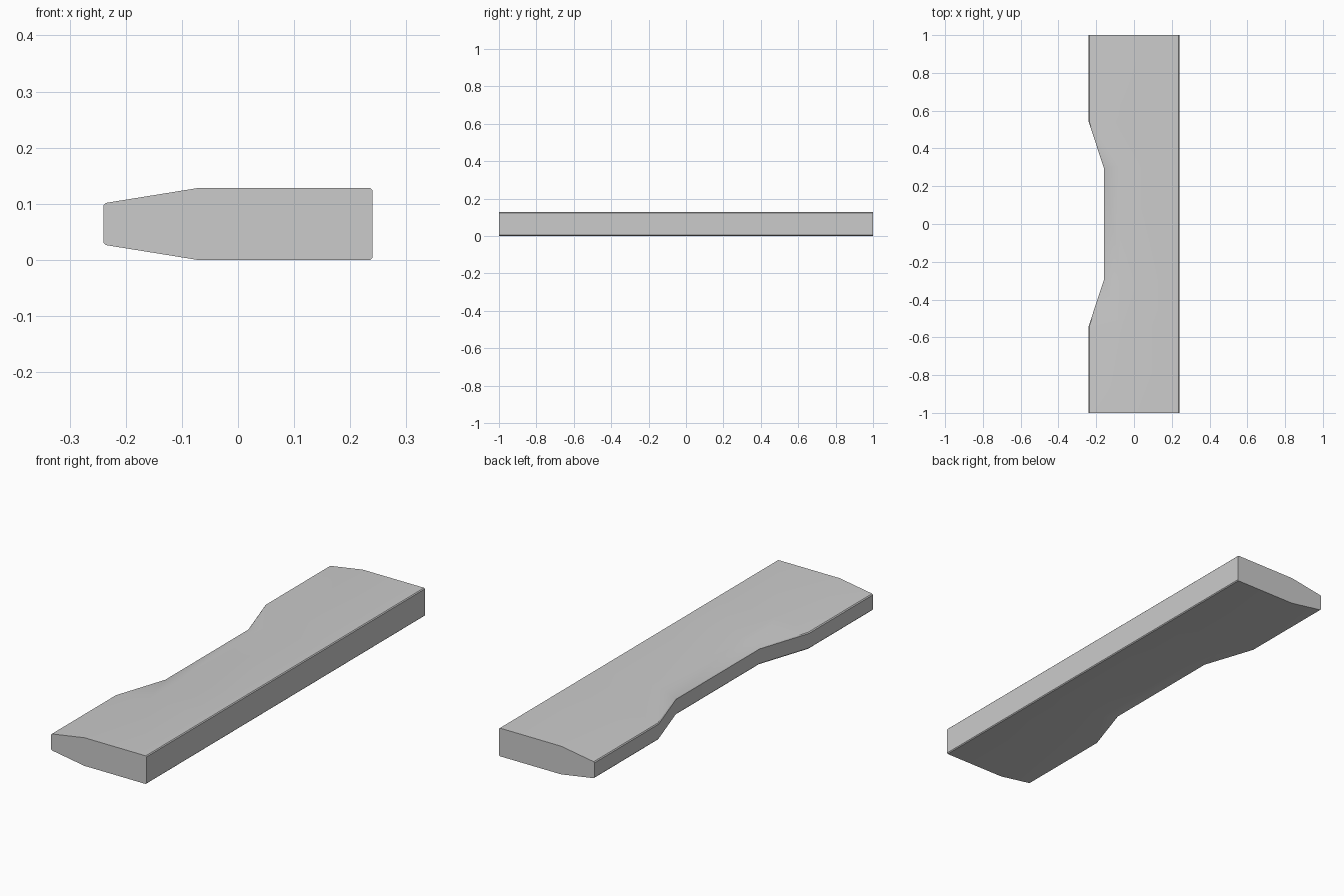
import bpy, bmesh

if "Cube" in bpy.data.objects:
    bpy.data.objects.remove(bpy.data.objects["Cube"])

TOP = 0.128
# Upper half of the cross-section: (x, height above mid-plane, follows notch)
half = [(0.240, 0.060, 0), (0.236, 0.064, 0), (-0.072, 0.064, 0),
        (-0.236, 0.0375, 1), (-0.240, 0.033, 1)]
profile = half + [(x, -h, n) for x, h, n in reversed(half)]

# Stations along the length: (y, inward shift of the thin edge)
stations = [(-1, 0), (-0.54, 0), (-0.30, 0.08), (0.30, 0.08), (0.54, 0), (1, 0)]

# Loft the tapered plank with its waisted thin edge
bm = bmesh.new()
rings = [[bm.verts.new((x + n * shift, y, TOP / 2 + h)) for x, h, n in profile]
         for y, shift in stations]
count = len(profile)
for a, b in zip(rings, rings[1:]):
    for i in range(count):
        j = (i + 1) % count
        bm.faces.new((a[i], a[j], b[j], b[i]))

# End caps
bm.faces.new(rings[0])
bm.faces.new(rings[-1])
bmesh.ops.recalc_face_normals(bm, faces=bm.faces)

mesh = bpy.data.meshes.new("tapered_plank")
bm.to_mesh(mesh)
bm.free()
plank = bpy.data.objects.new("tapered_plank", mesh)
bpy.context.collection.objects.link(plank)

# Smooth the gentle slopes, keep the hard edges
bpy.context.view_layer.objects.active = plank
plank.select_set(True)
bpy.ops.object.shade_smooth_by_angle(angle=0.6)
